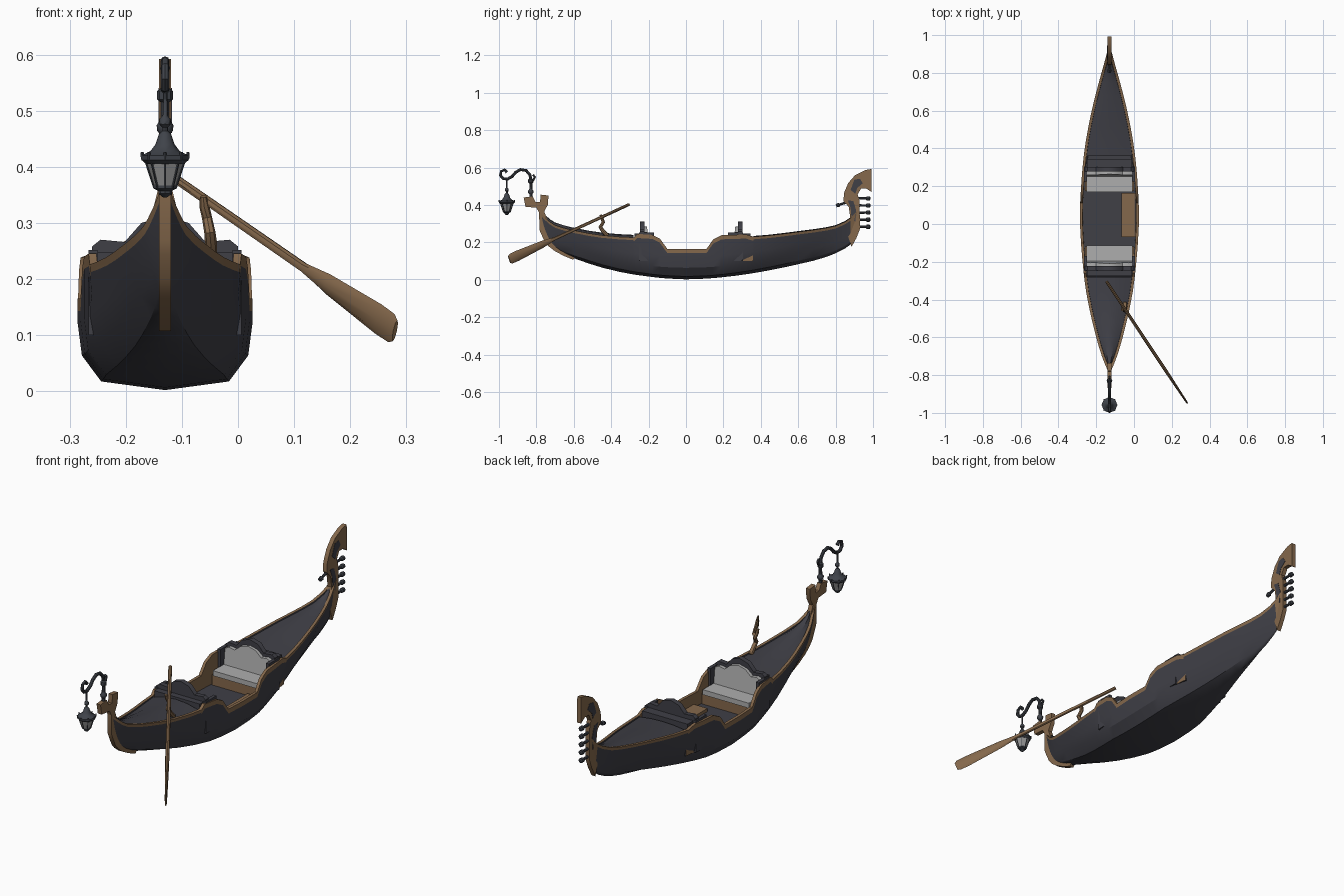
import bpy, bmesh, math
from mathutils import Vector

if "Cube" in bpy.data.objects:
    bpy.data.objects.remove(bpy.data.objects["Cube"])

CX = -0.13  # boat centre line


def mat(name, rgb):
    m = bpy.data.materials.new(name)
    m.diffuse_color = (*rgb, 1)
    m.use_nodes = True
    m.node_tree.nodes["Principled BSDF"].inputs["Base Color"].default_value = m.diffuse_color
    return m


DARK = mat("dark hull paint", (0.050, 0.050, 0.062))
WOOD = mat("brown wood", (0.235, 0.140, 0.072))
CLOTH = mat("pale cushion", (0.42, 0.42, 0.42))
METAL = mat("dark metal", (0.050, 0.056, 0.068))
GLASS = mat("lantern glass", (0.30, 0.30, 0.30))


def finish(name, bm, mats, x=CX, angle=30):
    bmesh.ops.recalc_face_normals(bm, faces=bm.faces)
    me = bpy.data.meshes.new(name)
    bm.to_mesh(me)
    bm.free()
    ob = bpy.data.objects.new(name, me)
    bpy.context.collection.objects.link(ob)
    ob.location.x = x
    for m in mats:
        me.materials.append(m)
    bpy.ops.object.select_all(action='DESELECT')
    ob.select_set(True)
    bpy.context.view_layer.objects.active = ob
    bpy.ops.object.shade_smooth_by_angle(angle=math.radians(angle))
    return ob


def loft(name, rings, m, x=CX, angle=40):
    bm = bmesh.new()
    vs = [[bm.verts.new(p) for p in r] for r in rings]
    n = len(vs[0])
    for a, b in zip(vs, vs[1:]):
        for i in range(n):
            bm.faces.new((a[i], a[(i + 1) % n], b[(i + 1) % n], b[i]))
    bm.faces.new(vs[0])
    bm.faces.new(vs[-1][::-1])
    return finish(name, bm, [m], x, angle)


def plate(name, yz, thick, m, x=CX):
    # side profile given thickness across the boat
    return loft(name, [[(s * thick / 2, y, z) for y, z in yz] for s in (-1, 1)], m, x)


def crest(name, xz, y0, y1, m, lean=0.0):
    # front profile mirrored left to right, extruded along the boat
    pts = xz + [(-x, z) for x, z in reversed(xz) if x > 0]
    return loft(name, [[(x, y + lean * (z - 0.17), z) for x, z in pts] for y in (y0, y1)], m)


def box(name, x0, x1, y0, y1, z0, z1, m):
    r = [(x0, y0), (x1, y0), (x1, y1), (x0, y1)]
    return loft(name, [[(x, y, z) for x, y in r] for z in (z0, z1)], m, 0)


def lathe(name, y, prof, m, n=8, x=CX):
    return loft(name, [[(r * math.cos(i * math.tau / n), y + r * math.sin(i * math.tau / n), z)
                        for i in range(n)] for r, z in prof], m, x)


def tube(name, pts, radii, m, x=CX, n=8):
    pts = [Vector(p) for p in pts]
    rings = []
    for i, p in enumerate(pts):
        d = (pts[min(i + 1, len(pts) - 1)] - pts[max(i - 1, 0)]).normalized()
        side = Vector((1, 0, 0))
        side = (side - d * side.dot(d)).normalized()
        up = d.cross(side)
        r = radii[i] if isinstance(radii, list) else radii
        rings.append([p + r * (side * math.cos(k * math.tau / n) + up * math.sin(k * math.tau / n))
                      for k in range(n)])
    return loft(name, rings, m, x)


def table(y, t):
    # smooth interpolation through a small table
    y = min(max(y, t[0][0]), t[-1][0])
    i = max(k for k in range(len(t) - 1) if t[k][0] <= y)

    def slope(k):
        a, b = t[max(k - 1, 0)], t[min(k + 1, len(t) - 1)]
        return (b[1] - a[1]) / (b[0] - a[0])
    h = t[i + 1][0] - t[i][0]
    u = (y - t[i][0]) / h
    return ((2*u**3 - 3*u*u + 1) * t[i][1] + (u**3 - 2*u*u + u) * h * slope(i)
            + (3*u*u - 2*u**3) * t[i + 1][1] + (u**3 - u*u) * h * slope(i + 1))


def linear(y, t):
    for a, b in zip(t, t[1:]):
        if a[0] <= y <= b[0]:
            return a[1] + (b[1] - a[1]) * (y - a[0]) / (b[0] - a[0])


HALF = [(-.78, .008), (-.7, .04), (-.6, .07), (-.45, .106), (-.3, .132), (0, .156),
        (.2, .15), (.4, .131), (.6, .094), (.75, .056), (.85, .028), (.925, .008)]
KEEL = [(-.78, .275), (-.75, .21), (-.7, .163), (-.6, .115), (-.4, .052), (-.2, .017), (0, .002),
        (.2, .014), (.4, .042), (.6, .083), (.75, .122), (.87, .18), (.91, .235), (.925, .30)]
SHEER = [(-.78, .36), (-.74, .32), (-.7, .292), (-.6, .264), (-.45, .238), (-.28, .226), (0, .222),
         (.36, .230), (.6, .256), (.8, .288), (.88, .33), (.925, .38)]
COCKPIT = [(-.28, .226), (-.26, .245), (-.18, .24), (-.14, .22), (-.10, .165), (.11, .165),
           (.145, .215), (.19, .238), (.32, .242), (.36, .230)]
MID = [(0, 0), (.73, .07), (.95, .28), (1.0, .55)]
END = [(0, 0), (.22, .12), (.5, .4), (.75, .66)]

# hull, gunwale, decks and cockpit well as one mirrored loft
ys = [-.78, -.765, -.75, -.725, -.7, -.65, -.6, -.52, -.45, -.36, -.281, -.279, -.26, -.18, -.14, -.10,
      0, .11, .145, .19, .26, .32, .359, .361, .44, .52, .6, .68, .75, .8, .85, .88, .91, .925]
bm = bmesh.new()
rows = []
for y in ys:
    w, k, s = table(y, HALF), table(y, KEEL), table(y, SHEER)
    well = -.28 < y < .36
    top = linear(y, COCKPIT) if well else s
    v = min(max((abs(y) - .2) / .55, 0), 1)
    sec = [(w * (a[0] + (b[0] - a[0]) * v), k + (s - k) * (a[1] + (b[1] - a[1]) * v)) for a, b in zip(MID, END)]
    zb = top - (.022 if well else .014)
    x3, z3 = sec[3]
    xb = x3 + (w - x3) * max(0, min(1, (zb - z3) / (top - z3)))
    xi = max(w - .014, .002)
    if well:
        low = mid = .10
    else:
        low = s - .006
        mid = s + (.014 if y < 0 else .004)
    sec += [(xb, zb), (w, top), (xi, top), (xi - .001, low), (xi * .5, low + (mid - low) * .75), (0, mid)]
    rows.append([bm.verts.new((x, y, z)) for x, z in sec])
for j, (a, b) in enumerate(zip(rows, rows[1:])):
    ym = (ys[j] + ys[j + 1]) / 2
    for i in range(len(a) - 1):
        f = bm.faces.new((a[i], b[i], b[i + 1], a[i + 1]))
        trim = i in (4, 5) or (i == 6 and -.28 < ym < .36) or (ym > .88 and i > 1 and i < 6)
        f.material_index = 1 if trim else 0
hull = finish("hull", bm, [DARK, WOOD], CX, 28)
mod = hull.modifiers.new("mirror", 'MIRROR')
mod.merge_threshold = 0.0005

# stern keel strip and carved stern post
ky = [-.6, -.65, -.7, -.73, -.75, -.77, -.78]
strip = [(y - .004, table(y, KEEL) - .008) for y in ky] + [(-.785, .36), (-.76, .36)]
strip += [(y + .018, table(y, KEEL) + .018) for y in reversed(ky)]
plate("stern_keel_strip", strip, .021, WOOD)
plate("stern_post", [(-.784, .32), (-.783, .355), (-.80, .385), (-.858, .39), (-.868, .44), (-.82, .445),
                     (-.805, .417), (-.78, .415), (-.778, .455), (-.735, .45), (-.739, .40),
                     (-.758, .365), (-.74, .32)], .021, WOOD)

# bow blade with comb
plate("bow_blade", [(.992, .592), (.96, .587), (.905, .56), (.868, .518), (.845, .465), (.842, .42), (.87, .39),
                    (.878, .335), (.855, .30), (.86, .25), (.885, .175), (.912, .225), (.93, .27), (.928, .42),
                    (.918, .455), (.935, .487), (.965, .487), (.993, .468)], .021, WOOD)
plate("bow_blade_upper_inlay", [(.90, .535), (.93, .54), (.945, .515), (.915, .49), (.905, .46), (.88, .48)], .024, DARK)
plate("bow_blade_lower_inlay", [(.865, .425), (.895, .42), (.91, .37), (.905, .31), (.885, .33), (.88, .385)], .024, DARK)
for i in range(5):
    z = .283 + i * .038
    tube("comb_tooth", [(0, .92, z), (0, .962, z), (0, .966, z), (0, .982, z), (0, .986, z)],
         [.007, .006, .011, .011, .006], METAL)
tube("bow_back_spike", [(0, .865, .415), (0, .822, .402), (0, .818, .401), (0, .803, .396)],
     [.007, .006, .011, .009], METAL)

# two facing seats
for tag, d, y in (("rear", -1, -.12), ("front", 1, .175)):
    a, b = sorted((y, y + d * .10))
    box(tag + "_seat_base", CX - .13, CX + .13, a, b, .10, .15, WOOD)
    a, b = sorted((y - d * .005, y + d * .085))
    box(tag + "_seat_cushion", CX - .122, CX + .122, a, b, .148, .172, CLOTH)
    back = [(.122, .16), (.122, .245), (.10, .255), (.07, .25), (.04, .275), (0, .285)]
    crest(tag + "_seat_cushion_back", back, y + d * .075, y + d * .10, CLOTH, d * .12)
    frame = [(.13, .10), (.13, .258), (.115, .27), (.072, .266), (.042, .30), (0, .312)]
    crest(tag + "_seat_back_frame", frame, y + d * .102, y + d * .126, DARK)
    a, b = sorted((y + d * .12, y + d * (.155 if d < 0 else .17)))
    box(tag + "_seat_shelf", CX - .12, CX + .12, a, b, .10, .247, DARK)
    a, b = sorted((y + d * .05, y + d * .13))
    for s in (-1, 1):
        box(tag + "_armrest", CX + s * .128 - .008, CX + s * .128 + .008, a, b, .10, .252, DARK)
box("cockpit_side_step", -.065, .008, -.07, .165, .098, .115, WOOD)

# oarlock and oar
tube("oarlock", [(-.048, -.42, .235), (-.048, -.445, .262), (-.05, -.458, .282), (-.055, -.442, .308),
                 (-.06, -.45, .33), (-.062, -.456, .347)], [.011, .011, .010, .009, .009, .006], WOOD, 0)
A, B = Vector((-.145, -.305, .402)), Vector((.28, -.945, .108))
d = (B - A).normalized()
side = d.cross(Vector((0, 0, 1))).normalized()
up = side.cross(d)
secs = [(0, .008, .008), (.62, .009, .009), (.72, .009, .019), (.93, .006, .028), (.985, .005, .027), (1, .004, .020)]
loft("oar", [[A.lerp(B, t) + side * rs * math.cos(k * math.tau / 8) + up * ru * math.sin(k * math.tau / 8)
              for k in range(8)] for t, rs, ru in secs], WOOD, 0)

# lantern bracket with scrolls
path = [(-.83, .44), (-.83, .49), (-.828, .53), (-.835, .562), (-.855, .584), (-.885, .589), (-.91, .575),
        (-.93, .552), (-.955, .538), (-.978, .541), (-.992, .558), (-.988, .58), (-.97, .588), (-.957, .574)]
tube("lantern_bracket", [(0, y, z) for y, z in path], [.008] * 11 + [.007, .007, .009], METAL)
tube("bracket_curl", [(0, -.83, .525), (0, -.815, .535), (0, -.808, .55), (0, -.818, .56)], .006, METAL)
lathe("bracket_ball", -.83, [(.006, .455), (.014, .464), (.015, .474), (.006, .488)], METAL)
lathe("bracket_collar", -.83, [(.008, .515), (.014, .52), (.014, .535), (.008, .54)], METAL)

# hanging lantern
LY = -.958
lathe("lantern_hanger", LY, [(.005, .45), (.005, .47), (.010, .475), (.010, .485), (.004, .492), (.004, .54)], METAL)
lathe("lantern_roof", LY, [(.034, .405), (.042, .412), (.042, .42), (.026, .428), (.017, .44), (.011, .458), (.004, .465)], METAL)
lathe("lantern_glass", LY, [(.018, .362), (.033, .408)], GLASS)
lathe("lantern_base", LY, [(.003, .345), (.012, .352), (.012, .357), (.020, .361), (.020, .367)], METAL)
for i in range(8):
    c, s = math.cos(i * math.tau / 8), math.sin(i * math.tau / 8)
    tube("lantern_rib", [(r * c, LY + r * s, z) for r, z in ((.019, .362), (.034, .408))], .002, METAL, n=4)
    tube("lantern_roof_spike", [(.040 * c, LY + .040 * s, .413), (.041 * c, LY + .041 * s, .426)], .003, METAL, n=4)
